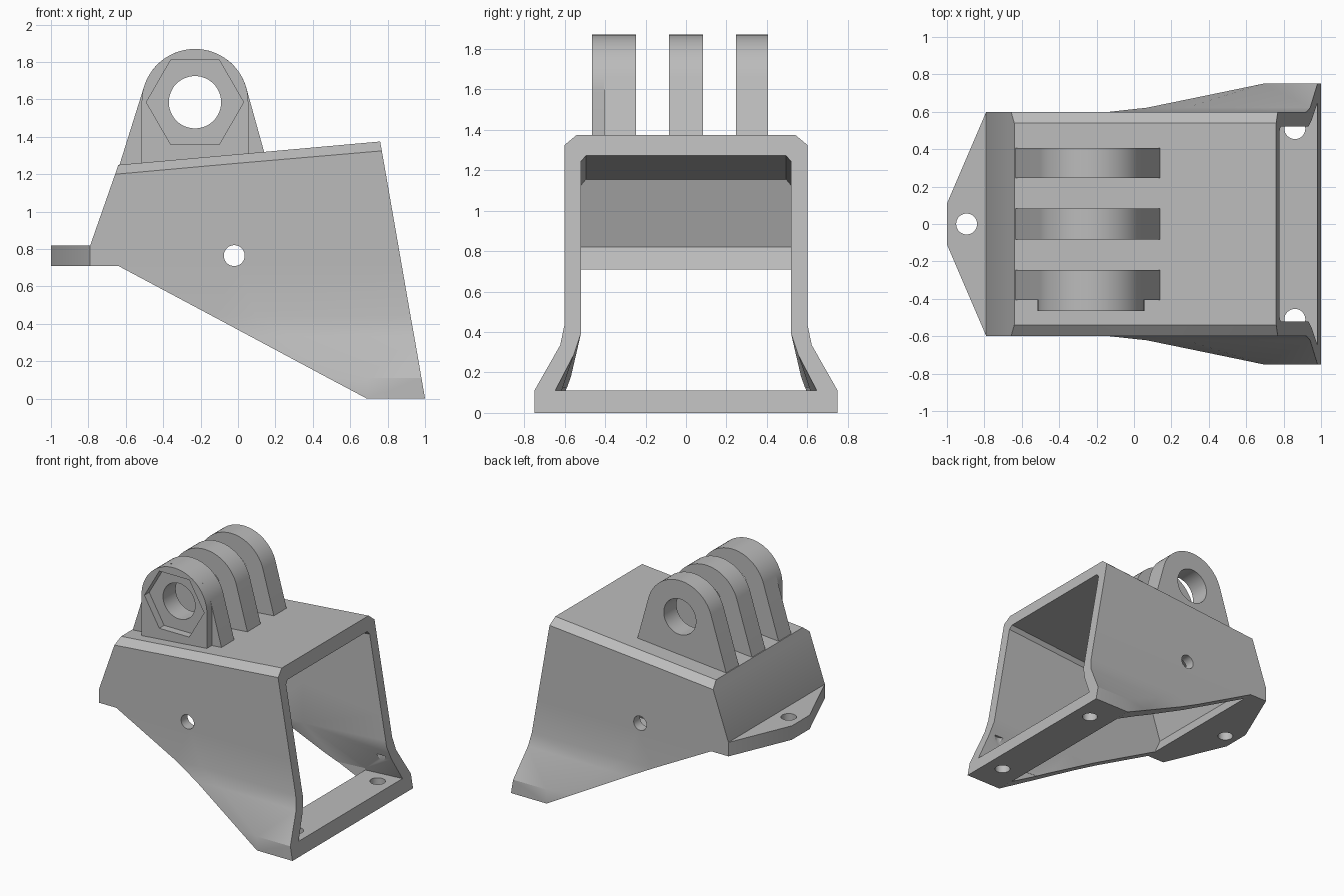
import bpy, bmesh, math
from mathutils import Matrix

if "Cube" in bpy.data.objects:
    bpy.data.objects.remove(bpy.data.objects["Cube"], do_unlink=True)

GREY = (0.5, 0.5, 0.5, 1)
grey = bpy.data.materials.new("plain grey")
grey.use_nodes = True
grey.diffuse_color = GREY
grey.node_tree.nodes["Principled BSDF"].inputs["Base Color"].default_value = GREY


def make(name, bm):
    bmesh.ops.remove_doubles(bm, verts=bm.verts, dist=0.0005)
    bmesh.ops.recalc_face_normals(bm, faces=bm.faces)
    mesh = bpy.data.meshes.new(name)
    bm.to_mesh(mesh)
    bm.free()
    mesh.materials.append(grey)
    ob = bpy.data.objects.new(name, mesh)
    bpy.context.collection.objects.link(ob)
    return ob


def loft(name, rings):
    """Symmetric solid; each ring lists (x, z, half width) from back to front."""
    bm = bmesh.new()
    loops = []
    for ring in rings:
        pts = [(x, -w, z) for x, z, w in ring] + [(x, w, z) for x, z, w in reversed(ring)]
        loops.append([bm.verts.new(p) for p in pts])
    for a, b in zip(loops, loops[1:]):
        for i in range(len(a)):
            j = (i + 1) % len(a)
            bm.faces.new((a[i], a[j], b[j], b[i]))
    bm.faces.new(loops[0])
    bm.faces.new(loops[-1])
    bmesh.ops.remove_doubles(bm, verts=bm.verts, dist=0.0005)
    bmesh.ops.triangulate(bm, faces=bm.faces)
    return make(name, bm)


def prism(name, outline, low, high, axis):
    """Extrude a flat outline along y (outline in x, z) or z (outline in x, y)."""
    bm = bmesh.new()
    place = (lambda p, d: (p[0], d, p[1])) if axis == "y" else (lambda p, d: (p[0], p[1], d))
    a = [bm.verts.new(place(p, low)) for p in outline]
    b = [bm.verts.new(place(p, high)) for p in outline]
    bm.faces.new(a)
    bm.faces.new(b)
    for i in range(len(a)):
        j = (i + 1) % len(a)
        bm.faces.new((a[i], a[j], b[j], b[i]))
    return make(name, bm)


def circle(cx, cy, r, n=32):
    return [(cx + r * math.cos(math.tau * i / n), cy + r * math.sin(math.tau * i / n)) for i in range(n)]


def cut(ob, cutter):
    mod = ob.modifiers.new("cut", "BOOLEAN")
    mod.operation = "DIFFERENCE"
    mod.solver = "EXACT"
    mod.object = cutter
    bpy.context.view_layer.update()
    result = bpy.data.meshes.new_from_object(ob.evaluated_get(bpy.context.evaluated_depsgraph_get()))
    ob.modifiers.clear()
    ob.data = result
    bpy.data.objects.remove(cutter, do_unlink=True)


def roof(x):
    return 1.25 + (x + 0.64) * 0.0893


# Housing: slanted box, chamfered roof, flared feet
housing = loft("housing", [
    [(0.69, 0, 0.75), (0.69, 0, 0.75), (1, 0, 0.75)],
    [(0.483, 0.11, 0.707), (0.69, 0.11, 0.75), (0.981, 0.11, 0.75)],
    [(0.07, 0.331, 0.622), (0.28, 0.335, 0.622), (0.942, 0.335, 0.622)],
    [(-0.13, 0.438, 0.6), (0.1, 0.44, 0.6), (0.923, 0.44, 0.6)],
    [(-0.64, 0.71, 0.6), (0, 0.71, 0.6), (0.876, 0.71, 0.6)],
    [(-0.79, 0.71, 0.6), (0, 0.71, 0.6), (0.876, 0.71, 0.6)],
    [(-0.79, 0.82, 0.6), (0, 0.82, 0.6), (0.857, 0.82, 0.6)],
    [(-0.657, 1.2, 0.6), (0, 1.259, 0.6), (0.769, 1.325, 0.6)],
    [(-0.64, 1.25, 0.54), (0, 1.307, 0.54), (0.76, 1.375, 0.54)],
])

# Hollow interior, open at the end and underneath
cut(housing, loft("cavity", [
    [(0.4, 0.11, 0.585), (0.69, 0.11, 0.615), (1.1, 0.11, 0.66)],
    [(-0.15, 0.39, 0.52), (0.2, 0.39, 0.52), (1.1, 0.39, 0.52)],
    [(-0.64, 0.705, 0.52), (0.2, 0.71, 0.52), (1.1, 0.71, 0.52)],
    [(-0.69, 0.82, 0.52), (0.2, 0.82, 0.52), (1.1, 0.82, 0.52)],
    [(-0.59, 1.125, 0.52), (0.2, 1.193, 0.52), (1.1, 1.27, 0.52)],
    [(-0.58, 1.155, 0.495), (0.2, 1.222, 0.495), (1.1, 1.299, 0.495)],
]))
opening = [(0.35, -0.58), (0.68, -0.614), (0.68, 0.614), (0.35, 0.58)]
cut(housing, prism("lower_opening", opening, -0.1, 0.125, "z"))

# Side holes and foot plate holes
cut(housing, prism("side_hole", circle(-0.02, 0.765, 0.056), -1, 1, "y"))
for side in (-1, 1):
    cut(housing, prism("foot_hole", circle(0.86, side * 0.51, 0.056), -0.1, 0.3, "z"))

# Rear mounting tab
tab = prism("rear_tab", [(-0.79, -0.6), (-0.79, 0.6), (-1, 0.11), (-1, -0.11)], 0.71, 0.82, "z")
cut(tab, prism("tab_hole", circle(-0.895, 0, 0.056), 0.5, 1, "z"))

# Hinge prongs with a rounded top
CX, CZ, R = -0.23, 1.585, 0.285


def arch(start, end, left, right):
    arc = []
    for i in range(33):
        t = math.radians(start + (end - start) * i / 32)
        arc.append((CX + R * math.cos(t), CZ + R * math.sin(t)))
    return [(right, roof(right) - 0.02)] + arc + [(left, roof(left) - 0.02)]


parts = [housing, tab]
for name, low, high in (("front_prong", -0.405, -0.247), ("middle_prong", -0.083, 0.083),
                        ("rear_prong", 0.247, 0.405)):
    prong = prism(name, arch(16, 161, -0.64, 0.145), low, high, "y")
    cut(prong, prism("pin_hole", circle(CX, CZ, 0.14, 48), -1, 1, "y"))
    parts.append(prong)

# Hexagonal nut pocket on the front prong
pocket = prism("nut_pocket", arch(0, 180, CX - R, CX + R), -0.465, -0.405, "y")
cut(pocket, prism("hexagon", circle(CX, CZ, 0.26, 6), -1, 1, "y"))
parts.append(pocket)

bpy.ops.object.select_all(action="DESELECT")
for ob in parts:
    ob.select_set(True)
bpy.context.view_layer.objects.active = housing
bpy.ops.object.shade_smooth_by_angle(angle=math.radians(25))
